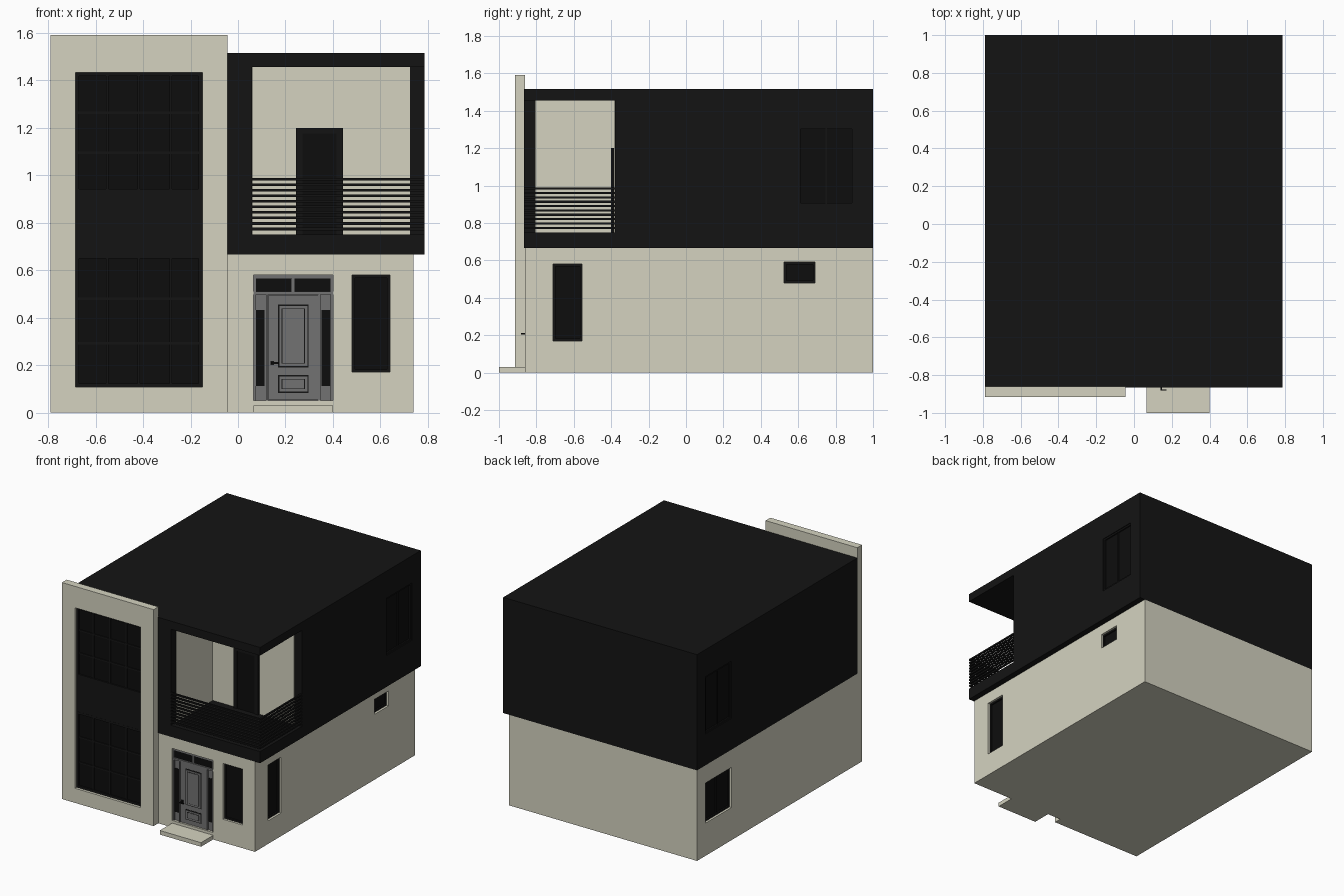
import bpy, bmesh, math
from mathutils import Matrix, Vector


def material(name, rgb):
    m = bpy.data.materials.new(name)
    m.diffuse_color = (*rgb, 1)
    return m


PLASTER = material("plaster", (0.66, 0.65, 0.53))
BLACK = material("black_cladding", (0.007, 0.007, 0.007))
GLASS = material("dark_glass", (0.004, 0.004, 0.004))
GREY = material("door_grey", (0.17, 0.17, 0.17))


def boxes(name, items, mat, matrix=Matrix()):
    """One object from boxes given as (x0, x1, y0, y1, z0, z1)."""
    bm = bmesh.new()
    for x0, x1, y0, y1, z0, z1 in items:
        m = Matrix.Translation(((x0 + x1) / 2, (y0 + y1) / 2, (z0 + z1) / 2))
        m = m @ Matrix.Diagonal((x1 - x0, y1 - y0, z1 - z0, 1))
        bmesh.ops.create_cube(bm, size=1, matrix=m)
    me = bpy.data.meshes.new(name)
    bm.to_mesh(me)
    bm.free()
    ob = bpy.data.objects.new(name, me)
    ob.matrix_world = matrix
    bpy.context.collection.objects.link(ob)
    if mat:
        me.materials.append(mat)
    return ob


def cut(ob, items):
    """Subtract boxes from an object, then drop the cutters."""
    for it in items:
        c = boxes("cutter", [it], None)
        c.hide_render = True
        mod = ob.modifiers.new("cut", 'BOOLEAN')
        mod.operation, mod.solver, mod.object = 'DIFFERENCE', 'EXACT', c
        bpy.context.view_layer.objects.active = ob
        bpy.ops.object.modifier_apply(modifier=mod.name)
        bpy.data.objects.remove(c)


def window(name, centre, w, z0, z1, angle=0, cols=1, rows=1, f=0.012):
    """Framed glazing; local -y is outward, centre lies on the recess back."""
    m = Matrix.Translation((*centre, 0)) @ Matrix.Rotation(math.radians(angle), 4, 'Z')
    h = w / 2
    boxes(name + "_glass", [(-h, h, -0.004, 0.004, z0, z1)], GLASS, m)
    bars = [(-h, -h + f, -0.014, 0, z0, z1), (h - f, h, -0.014, 0, z0, z1),
            (-h + f, h - f, -0.014, 0, z0, z0 + f), (-h + f, h - f, -0.014, 0, z1 - f, z1)]
    for i in range(1, cols):
        x = -h + w * i / cols
        bars.append((x - f / 3, x + f / 3, -0.011, 0, z0 + f, z1 - f))
    for j in range(1, rows):
        z = z0 + (z1 - z0) * j / rows
        bars.append((-h + f, h - f, -0.010, 0, z - f / 3, z + f / 3))
    boxes(name + "_frame", bars, BLACK, m)


# Ground floor with window and door recesses
D = 0.03
ground = boxes("ground_floor", [(-0.79, 0.74, -0.86, 1.0, 0, 0.665)], PLASTER)
cut(ground, [(0.48, 0.64, -0.9, -0.86 + D, 0.17, 0.58),
             (0.065, 0.40, -0.9, -0.86 + D, 0.03, 0.58),
             (0.74 - D, 0.8, -0.71, -0.555, 0.17, 0.58),
             (0.74 - D, 0.8, 0.525, 0.69, 0.48, 0.59),
             (-0.85, -0.79 + D, 0.60, 0.90, 0.24, 0.535)])
window("front_window", (0.56, -0.86 + D), 0.16, 0.17, 0.58)
window("corner_side_window", (0.74 - D, -0.6325), 0.155, 0.17, 0.58, 90)
window("small_side_window", (0.74 - D, 0.6075), 0.165, 0.48, 0.59, 90)
window("left_lower_window", (-0.79 + D, 0.75), 0.30, 0.24, 0.535, -90, cols=2)

# Upper floor with balcony, tower seat and side window recesses
upper = boxes("upper_floor", [(-0.79, 0.785, -0.865, 1.0, 0.665, 1.515)], BLACK)
cut(upper, [(-0.9, -0.045, -0.95, -0.86, 0.5, 1.7),
            (0.06, 0.9, -0.95, -0.38, 0.75, 1.455),
            (0.765, 0.9, 0.60, 0.90, 0.895, 1.315),
            (-0.9, -0.77, 0.60, 0.90, 0.895, 1.315)])
window("right_upper_window", (0.765, 0.75), 0.30, 0.895, 1.315, 90, cols=2)
window("left_upper_window", (-0.77, 0.75), 0.30, 0.895, 1.315, -90, cols=2)

# Balcony plaster walls and door
boxes("balcony_back_wall", [(0.06, 0.725, -0.385, -0.375, 0.75, 1.455)], PLASTER)
boxes("balcony_left_wall", [(0.055, 0.064, -0.805, -0.38, 0.75, 1.455)], PLASTER)
boxes("balcony_door", [(0.245, 0.443, -0.395, -0.38, 0.75, 1.2)], GLASS)
boxes("balcony_door_frame", [(0.245, 0.272, -0.40, -0.38, 0.75, 1.2),
                             (0.416, 0.443, -0.40, -0.38, 0.75, 1.2),
                             (0.272, 0.416, -0.40, -0.38, 1.175, 1.2)], BLACK)

# Balcony railing slats wrapping the open corner
slats = []
for i in range(10):
    z = 0.7575 + 0.0233 * (i + 0.45)
    slats.append((0.06, 0.785, -0.865, -0.853, z, z + 0.0115))
    slats.append((0.773, 0.785, -0.853, -0.38, z, z + 0.0115))
boxes("balcony_railing", slats, BLACK)

# Tall front tower frame
tower = boxes("tower_frame", [(-0.79, -0.045, -0.915, -0.86, 0, 1.59)], PLASTER)
cut(tower, [(-0.685, -0.15, -0.95, -0.882, 0.107, 1.433)])
boxes("tower_spandrel", [(-0.685, -0.15, -0.895, -0.88, 0.665, 0.925)], BLACK)
for label, z0, z1 in (("lower", 0.107, 0.665), ("upper", 0.925, 1.433)):
    window("tower_window_" + label, (-0.4175, -0.882), 0.535, z0, z1, cols=4, rows=3, f=0.016)

# Entrance step
boxes("entrance_step", [(0.065, 0.40, -1.0, -0.86, 0, 0.03)], PLASTER)

# Entrance door: surround, leaf, raised panels, lights, sill, handle
boxes("door_surround", [(0.065, 0.40, -0.84, -0.828, 0.03, 0.58),
                        (0.065, 0.40, -0.85, -0.84, 0.565, 0.58),
                        (0.065, 0.40, -0.855, -0.84, 0.497, 0.51),
                        (0.065, 0.075, -0.85, -0.84, 0.05, 0.565),
                        (0.39, 0.40, -0.85, -0.84, 0.05, 0.565),
                        (0.225, 0.237, -0.85, -0.84, 0.51, 0.565),
                        (0.117, 0.126, -0.853, -0.84, 0.05, 0.497),
                        (0.338, 0.347, -0.853, -0.84, 0.05, 0.497)], GREY)
boxes("door_leaf", [(0.128, 0.336, -0.848, -0.838, 0.052, 0.495)], GREY)
boxes("door_sill", [(0.065, 0.40, -0.858, -0.83, 0.03, 0.05)], PLASTER)
boxes("door_lights", [(0.076, 0.112, -0.844, -0.835, 0.112, 0.432),
                      (0.352, 0.389, -0.844, -0.835, 0.112, 0.432),
                      (0.076, 0.224, -0.844, -0.835, 0.511, 0.564),
                      (0.238, 0.389, -0.844, -0.835, 0.511, 0.564)], GLASS)
for label, z0, z1 in (("upper", 0.19, 0.455), ("lower", 0.083, 0.158)):
    boxes("door_panel_groove_" + label, [(0.168, 0.298, -0.8495, -0.84, z0, z1)], BLACK)
    boxes("door_panel_" + label, [(0.174, 0.292, -0.853, -0.84, z0 + 0.006, z1 - 0.006)], GREY)
    boxes("door_panel_line_" + label, [(0.184, 0.282, -0.8535, -0.84, z0 + 0.016, z1 - 0.016)], BLACK)
    boxes("door_panel_field_" + label, [(0.187, 0.279, -0.855, -0.84, z0 + 0.019, z1 - 0.019)], GREY)
boxes("door_handle", [(0.136, 0.152, -0.854, -0.845, 0.2, 0.217),
                      (0.140, 0.148, -0.882, -0.85, 0.205, 0.213),
                      (0.140, 0.172, -0.882, -0.875, 0.205, 0.213)], BLACK)
